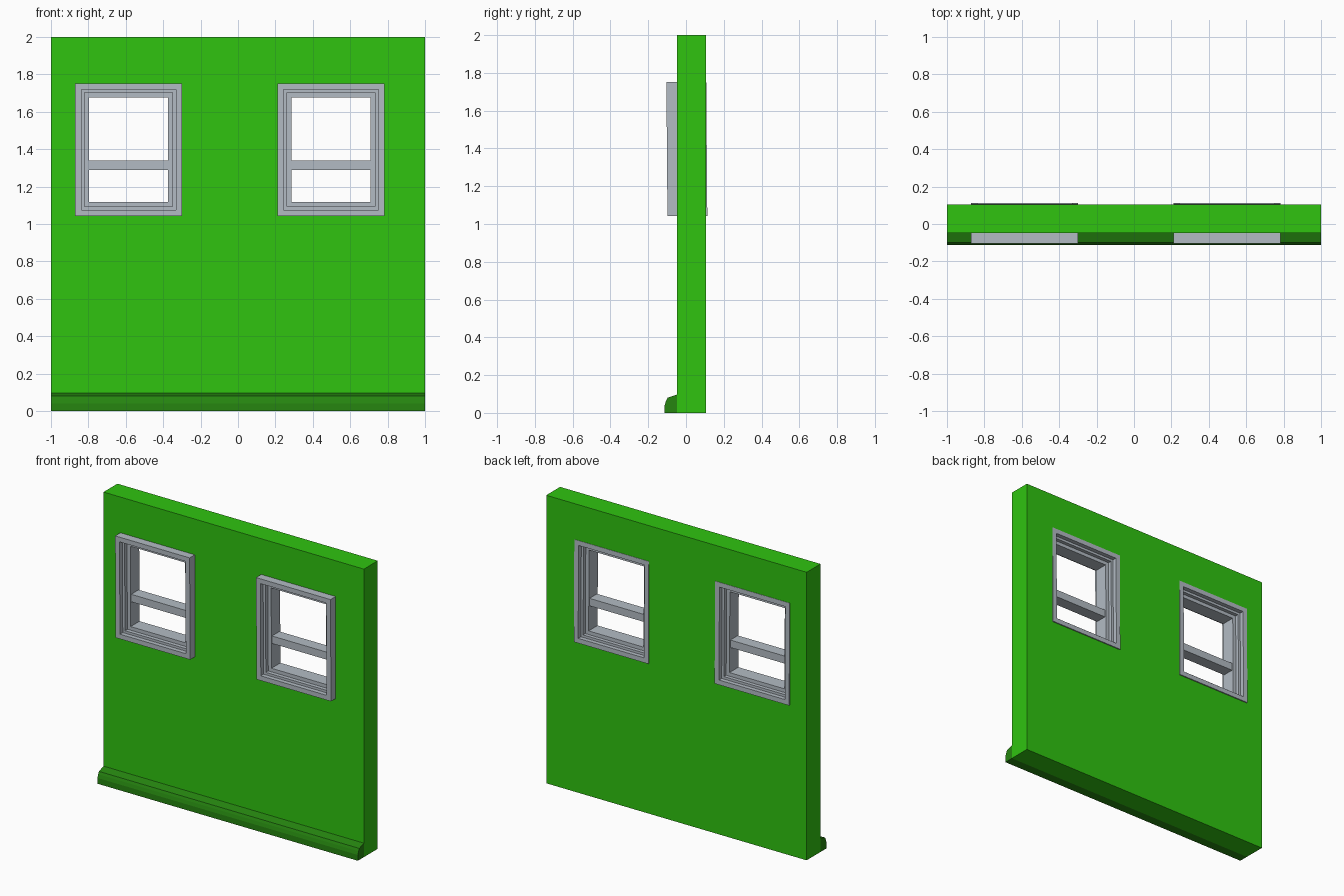
import bpy, bmesh

if "Cube" in bpy.data.objects:
    bpy.data.objects.remove(bpy.data.objects["Cube"])


def material(name, rgb):
    m = bpy.data.materials.new(name)
    m.diffuse_color = (*rgb, 1.0)
    m.use_nodes = True
    m.node_tree.nodes["Principled BSDF"].inputs["Base Color"].default_value = m.diffuse_color
    return m


GREEN = material("wall green", (0.029, 0.55, 0.005))
DARK = material("baseboard dark green", (0.019, 0.235, 0.005))
GREY = material("window grey", (0.45, 0.50, 0.55))


def make_object(name, bm, mat):
    bmesh.ops.recalc_face_normals(bm, faces=bm.faces)
    me = bpy.data.meshes.new(name)
    bm.to_mesh(me)
    bm.free()
    me.materials.append(mat)
    ob = bpy.data.objects.new(name, me)
    bpy.context.collection.objects.link(ob)
    return ob


def add_box(bm, x0, x1, y0, y1, z0, z1):
    v = [bm.verts.new((x, y, z)) for x in (x0, x1) for y in (y0, y1) for z in (z0, z1)]
    for f in ((0, 1, 3, 2), (4, 6, 7, 5), (0, 4, 5, 1), (2, 3, 7, 6), (0, 2, 6, 4), (1, 5, 7, 3)):
        bm.faces.new([v[i] for i in f])


# window outline
HALF, Z0, Z1 = 0.286, 1.043, 1.752
CENTRES = {"left": -0.585, "right": 0.497}

# stepped frame cross-section: (inset from outer edge, y), closed loop
SECTION = [(0, -0.101), (0.033, -0.101), (0.033, -0.07), (0.05, -0.07), (0.05, -0.043),
           (0.075, -0.043), (0.075, 0.055), (0.05, 0.055), (0.05, 0.08), (0.033, 0.08),
           (0.033, 0.110), (0, 0.110)]


def window(name, cx):
    # sweep the section round the four corners
    bm = bmesh.new()
    rings = []
    for sx, top in ((-1, 0), (1, 0), (1, 1), (-1, 1)):
        rings.append([bm.verts.new((cx + sx * (HALF - i), y, Z1 - i if top else Z0 + i))
                      for i, y in SECTION])
    n = len(SECTION)
    for k in range(4):
        a, b = rings[k], rings[(k + 1) % 4]
        for j in range(n):
            bm.faces.new((a[j], a[(j + 1) % n], b[(j + 1) % n], b[j]))
    # the frame leans very slightly forward
    for v in bm.verts:
        v.co.y -= 0.008 * (v.co.z - 1.4)
    make_object(name + "_window_frame", bm, GREY)
    # meeting rail between the two sashes
    bm = bmesh.new()
    w = HALF - 0.07
    add_box(bm, cx - w, cx + w, -0.035, 0.047, 1.288, 1.340)
    make_object(name + "_window_rail", bm, GREY)


# wall slab
bm = bmesh.new()
add_box(bm, -1, 1, -0.047, 0.105, 0, 2)
wall = make_object("wall", bm, GREEN)

# openings cut behind the casings
for side, cx in CENTRES.items():
    bm = bmesh.new()
    add_box(bm, cx - HALF + 0.015, cx + HALF - 0.015, -0.5, 0.5, Z0 + 0.015, Z1 - 0.015)
    cutter = make_object(side + "_opening_cutter", bm, GREEN)
    cutter.hide_render = True
    cutter.hide_viewport = True
    cutter.display_type = 'WIRE'
    mod = wall.modifiers.new(side + "_opening", 'BOOLEAN')
    mod.operation = 'DIFFERENCE'
    mod.solver = 'EXACT'
    mod.object = cutter
    window(side, cx)

# baseboard profile extruded along the wall
PROFILE = [(-0.047, 0), (-0.113, 0), (-0.113, 0.04), (-0.106, 0.063), (-0.098, 0.08), (-0.047, 0.097)]
bm = bmesh.new()
ends = [[bm.verts.new((x, y, z)) for y, z in PROFILE] for x in (-1, 1)]
bm.faces.new(ends[0])
bm.faces.new(ends[1])
for j in range(len(PROFILE)):
    k = (j + 1) % len(PROFILE)
    bm.faces.new((ends[0][j], ends[0][k], ends[1][k], ends[1][j]))
make_object("baseboard", bm, DARK)
